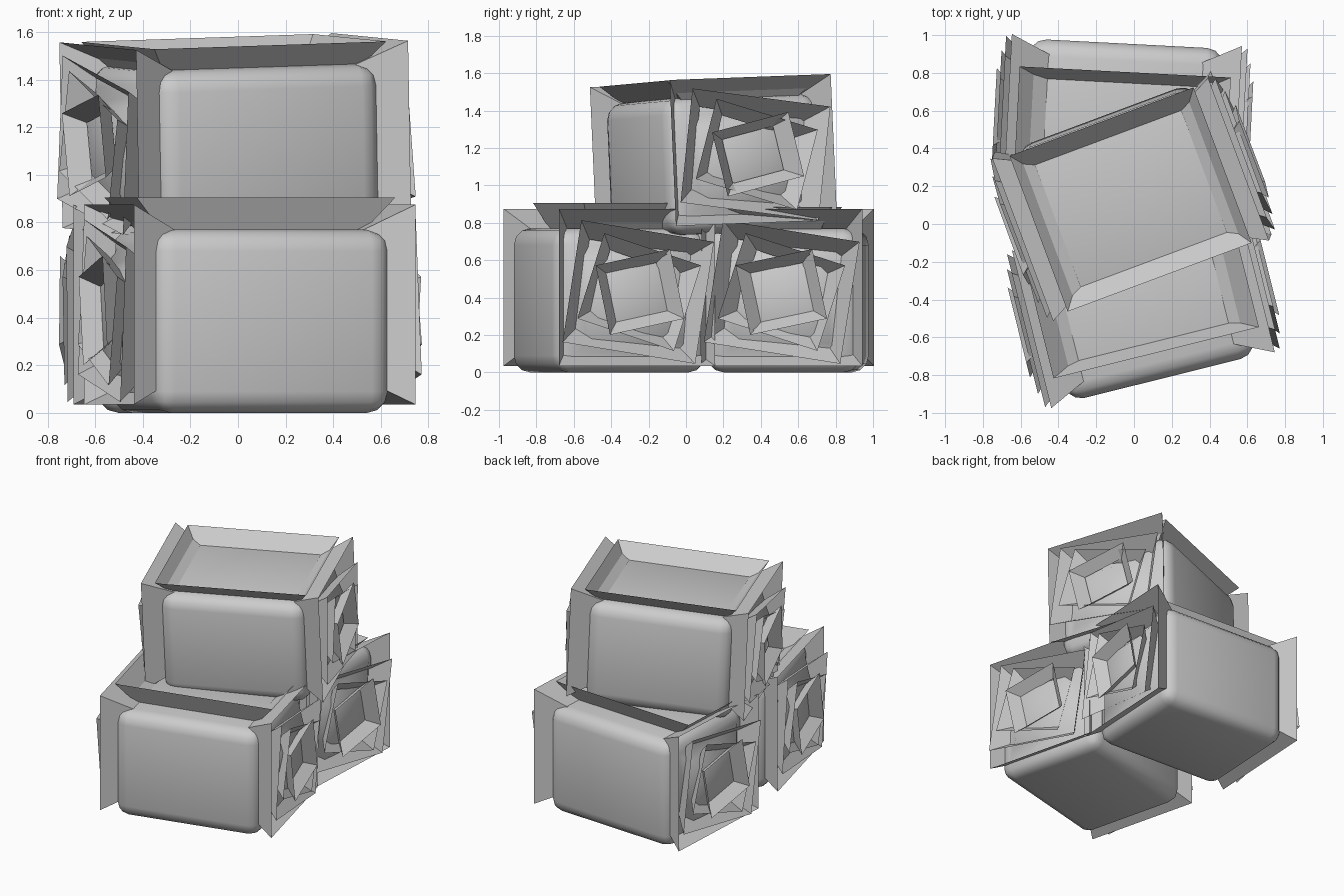
import bpy, bmesh
from math import radians, pi
from mathutils import Matrix, Vector

if "Cube" in bpy.data.objects:
    bpy.data.objects.remove(bpy.data.objects["Cube"])


def new_object(name, bm, matrix):
    mesh = bpy.data.meshes.new(name)
    bm.to_mesh(mesh)
    bm.free()
    obj = bpy.data.objects.new(name, mesh)
    bpy.context.collection.objects.link(obj)
    obj.matrix_world = matrix
    return obj


def frame(bm, inner, outer, matrix):
    """Flared four-sided frame; inner/outer = (half a, half b, offset along the normal)."""
    loops = []
    for a, b, h in (inner, outer):
        loops.append([bm.verts.new(matrix @ Vector((sa * a, sb * b, h)))
                      for sa, sb in ((-1, -1), (1, -1), (1, 1), (-1, 1))])
    for i in range(4):
        j = (i + 1) % 4
        bm.faces.new((loops[0][i], loops[0][j], loops[1][j], loops[1][i]))


# Local axes for an end frame: a -> y, b -> z, normal -> x
END = Matrix(((0, 0, 1, 0), (1, 0, 0, 0), (0, 1, 0, 0), (0, 0, 0, 1)))

# End straw frames: inner, outer, roll in degrees
END_FRAMES = [
    ((0.33, 0.31, 0.40), (0.43, 0.42, 0.61), 0),
    ((0.28, 0.24, 0.52), (0.37, 0.33, 0.64), -9),
    ((0.20, 0.17, 0.57), (0.28, 0.24, 0.66), -18),
    ((0.14, 0.13, 0.60), (0.21, 0.19, 0.68), 12),
]


def bale(prefix, center, turn, tilt, roll, size, top_inner, top_outer, wide=1.0, tall=1.0):
    base = (Matrix.Translation(center) @ Matrix.Rotation(radians(tilt), 4, 'X')
            @ Matrix.Rotation(radians(roll), 4, 'Y') @ Matrix.Rotation(radians(turn), 4, 'Z'))

    # Rounded core with bulging ends
    bm = bmesh.new()
    bmesh.ops.create_cube(bm, size=1, matrix=Matrix.Diagonal((*size, 1)))
    bmesh.ops.bevel(bm, geom=bm.edges[:], offset=0.09, segments=3, profile=0.5, affect='EDGES')
    ends = [f for f in bm.faces if abs(f.normal.x) > 0.99]
    for thickness, push in ((0.1, 0.05), (0.07, 0.04)):
        bmesh.ops.inset_individual(bm, faces=ends, thickness=thickness)
        for f in ends:
            bmesh.ops.translate(bm, verts=f.verts, vec=f.normal * push)
    for f in bm.faces:
        f.smooth = True
    new_object(prefix + "_bale", bm, base)

    # Loose straw frame standing up round the top
    bm = bmesh.new()
    frame(bm, top_inner, top_outer, Matrix.Identity(4))
    new_object(prefix + "_top_straw", bm, base)

    # Nested, twisted straw frames on both ends
    bm = bmesh.new()
    for side in (0, pi):
        for i, (inner, outer, twist) in enumerate(END_FRAMES):
            m = (Matrix.Translation((0, 0, 0.07 if i == 0 else 0.045))
                 @ Matrix.Rotation(side, 4, 'Z')
                 @ Matrix.Rotation(radians(twist), 4, 'X')
                 @ Matrix.Diagonal((1, wide, tall, 1)) @ END)
            frame(bm, inner, outer, m)
    new_object(prefix + "_end_straw", bm, base)


bale("front", (0.05, -0.41, 0.385), 14, 0, 0, (1.03, 0.84, 0.77),
     (0.42, 0.21, 0.36), (0.56, 0.28, 0.52))
bale("back", (-0.06, 0.545, 0.385), -3, 0, 0, (1.03, 0.82, 0.77),
     (0.42, 0.19, 0.36), (0.56, 0.26, 0.50))
bale("upper", (-0.01, 0.15, 1.10), 20.5, 2.5, -1, (1.0, 0.88, 0.73),
     (0.43, 0.32, 0.34), (0.52, 0.44, 0.46), wide=1.07, tall=0.93)
